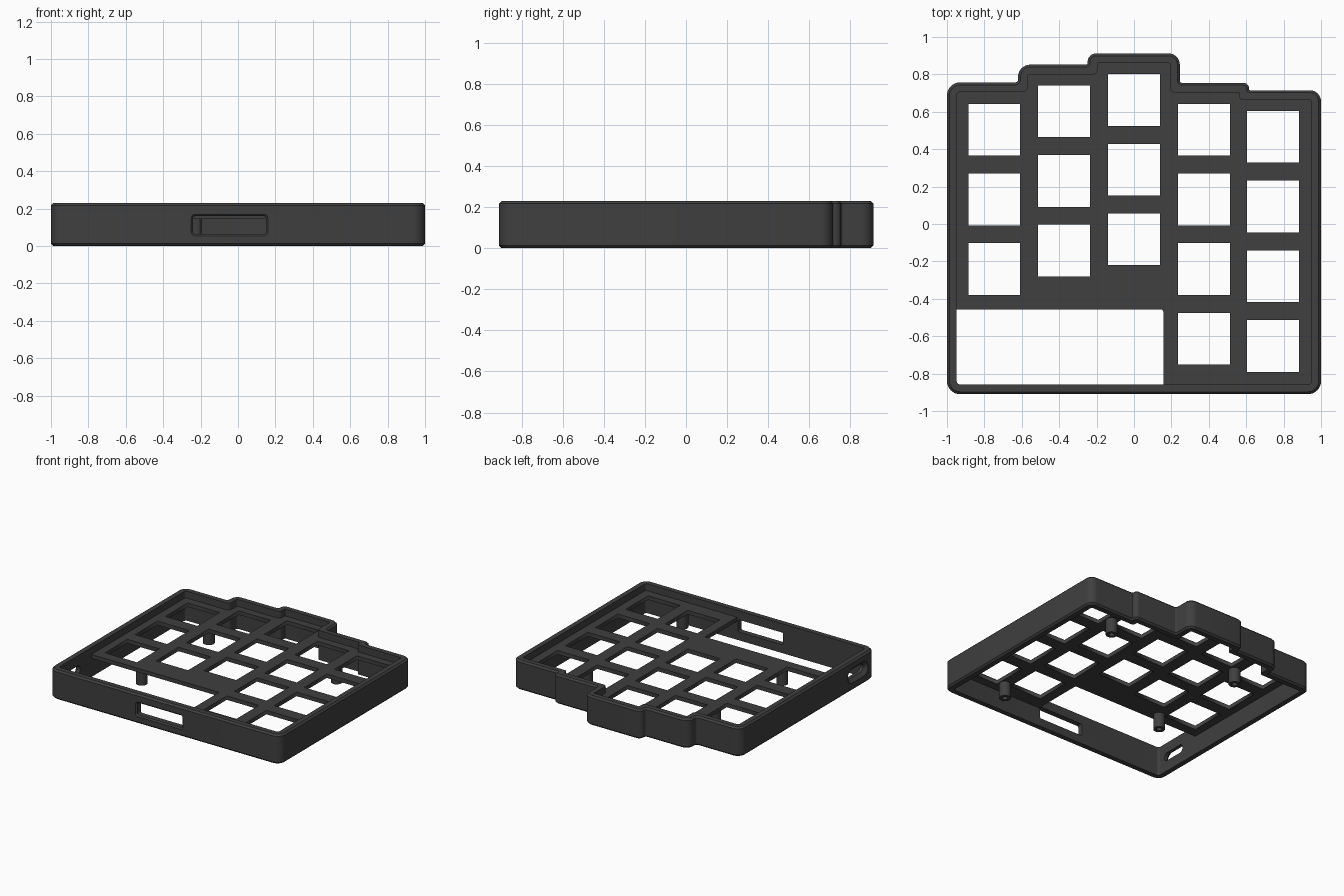
import bpy, bmesh, math
from mathutils import Vector

if "Cube" in bpy.data.objects:
    bpy.data.objects.remove(bpy.data.objects["Cube"])

HEIGHT, WALL, EDGE = 0.23, 0.052, 0.013
PLATE_BOTTOM, PLATE_TOP = 0.145, 0.176

dark = bpy.data.materials.new("charcoal_plastic")
dark.diffuse_color = (0.05, 0.05, 0.05, 1)
dark.use_nodes = True
dark.node_tree.nodes["Principled BSDF"].inputs["Base Color"].default_value = dark.diffuse_color


def outline(corners, inset=0.0, segs=8, min_r=0.006):
    """Rounded counter-clockwise outline; corners are (x, y, radius)."""
    pts, n = [], len(corners)
    for i in range(n):
        p = Vector(corners[i][:2])
        d0 = (p - Vector(corners[i - 1][:2])).normalized()
        d1 = (Vector(corners[(i + 1) % n][:2]) - p).normalized()
        turn = 1 if d0.cross(d1) > 0 else -1
        # move the corner inward, then round it
        p = p + turn * inset * (d1 - d0)
        r = corners[i][2]
        r = max(r - inset, min_r) if turn > 0 else r + min(inset, EDGE)
        c = p + r * (d1 - d0)
        for k in range(segs + 1):
            a = math.pi / 2 * k / segs
            pts.append(c + r * (d0 * math.sin(a) - d1 * math.cos(a)))
    return pts


def loft(name, rings, closed=False):
    """Skin equal-length rings; either a closed tube or capped ends."""
    bm = bmesh.new()
    vr = [[bm.verts.new(p) for p in ring] for ring in rings]
    n = len(vr[0])
    for j in range(len(vr) if closed else len(vr) - 1):
        a, b = vr[j], vr[(j + 1) % len(vr)]
        for i in range(n):
            bm.faces.new((a[i], a[(i + 1) % n], b[(i + 1) % n], b[i]))
    if not closed:
        bm.faces.new(vr[0])
        bm.faces.new(vr[-1])
    bmesh.ops.recalc_face_normals(bm, faces=bm.faces)
    mesh = bpy.data.meshes.new(name)
    bm.to_mesh(mesh)
    bm.free()
    ob = bpy.data.objects.new(name, mesh)
    bpy.context.collection.objects.link(ob)
    mesh.materials.append(dark)
    return ob


def activate(ob):
    bpy.ops.object.select_all(action='DESELECT')
    ob.select_set(True)
    bpy.context.view_layer.objects.active = ob


def cut(ob, cutter):
    activate(ob)
    m = ob.modifiers.new("cut", 'BOOLEAN')
    m.operation, m.solver, m.object = 'DIFFERENCE', 'EXACT', cutter
    bpy.ops.object.modifier_apply(modifier=m.name)
    bpy.data.objects.remove(cutter)


def smooth(ob):
    activate(ob)
    bpy.ops.object.shade_smooth_by_angle(angle=math.radians(30))


# Case footprint with the staggered back edge
FOOT = [(-1, -0.91, 0.07), (1, -0.91, 0.07), (1, 0.715, 0.06),
        (0.615, 0.715, 0.006), (0.615, 0.755, 0.03),
        (0.245, 0.755, 0.012), (0.245, 0.912, 0.06),
        (-0.248, 0.912, 0.045), (-0.248, 0.852, 0.01),
        (-0.62, 0.852, 0.065), (-0.62, 0.757, 0.015), (-1, 0.757, 0.07)]

# Outer wall ring with chamfered outer edges
profile = [(EDGE, 0), (0, EDGE), (0, HEIGHT - EDGE), (EDGE, HEIGHT),
           (WALL, HEIGHT), (WALL, 0)]
case = loft("case_wall", [[(p.x, p.y, z) for p in outline(FOOT, d)]
                          for d, z in profile], closed=True)


def slot_cutter(u0, u1, z0, z1, r, chamfer, depth, place):
    rect = [(u0, z0, r), (u1, z0, r), (u1, z1, r), (u0, z1, r)]
    steps = [(0, -0.02), (0, 0), (chamfer, depth), (chamfer, 0.12)]
    return loft("slot_cutter", [[place(p, t) for p in outline(rect, d)]
                                for d, t in steps])


# Front display slot and left cable port
cut(case, slot_cutter(-0.25, 0.16, 0.055, 0.17, 0.022, 0.01, 0.01,
                      lambda p, t: (p.x, -0.91 + t, p.y)))
cut(case, slot_cutter(-0.82, -0.57, 0.06, 0.175, 0.057, 0.025, 0.025,
                      lambda p, t: (-1 + t, p.x, p.y)))
smooth(case)

# Key plate: filled outline with square key holes and an open front-left bay
curve = bpy.data.curves.new("key_plate", 'CURVE')
curve.dimensions, curve.fill_mode = '2D', 'BOTH'
curve.extrude = (PLATE_TOP - PLATE_BOTTOM) / 2


def add_loop(points):
    s = curve.splines.new('POLY')
    s.points.add(len(points) - 1)
    for sp, p in zip(s.points, points):
        sp.co = (p[0], p[1], 0, 1)
    s.use_cyclic_u = True


bay = [(-1, -0.457, 0.01), (0.16, -0.457, 0.01), (0.16, -0.91, 0.01)]
inner = outline([(-1, -0.457 - WALL + 0.003, 0.006),
                 (0.16 - WALL, -0.457 - WALL + 0.003, 0.0),
                 (0.16 - WALL, -0.91, 0.006)] + FOOT[1:], WALL - 0.003, segs=4)
add_loop(inner)

PITCH, HALF = 0.3725, 0.1385
columns = [(-0.747, 0.504, 3), (-0.374, 0.603, 3), (0, 0.663, 3),
           (0.374, 0.504, 4), (0.743, 0.466, 4)]   # x, top key y, key count
for x, y, count in columns:
    for k in range(count):
        c = y - PITCH * k
        add_loop([(x - HALF, c - HALF), (x - HALF, c + HALF),
                  (x + HALF, c + HALF), (x + HALF, c - HALF)])
plate = bpy.data.objects.new("key_plate", curve)
bpy.context.collection.objects.link(plate)
plate.location.z = (PLATE_TOP + PLATE_BOTTOM) / 2
curve.materials.append(dark)
activate(plate)
bpy.ops.object.convert(target='MESH')

# Hollow screw posts hanging below the plate
for i, (x, y) in enumerate([(-0.56, 0.44), (-0.56, -0.39),
                            (0.56, 0.42), (0.56, -0.755)]):
    rings = [[(x + r * math.cos(a * math.tau / 24),
               y + r * math.sin(a * math.tau / 24), z) for a in range(24)]
             for r, z in [(0.042, PLATE_BOTTOM + 0.005), (0.042, 0.03),
                          (0.02, 0.03), (0.02, 0.13)]]
    smooth(loft(f"screw_post_{i + 1}", rings))
